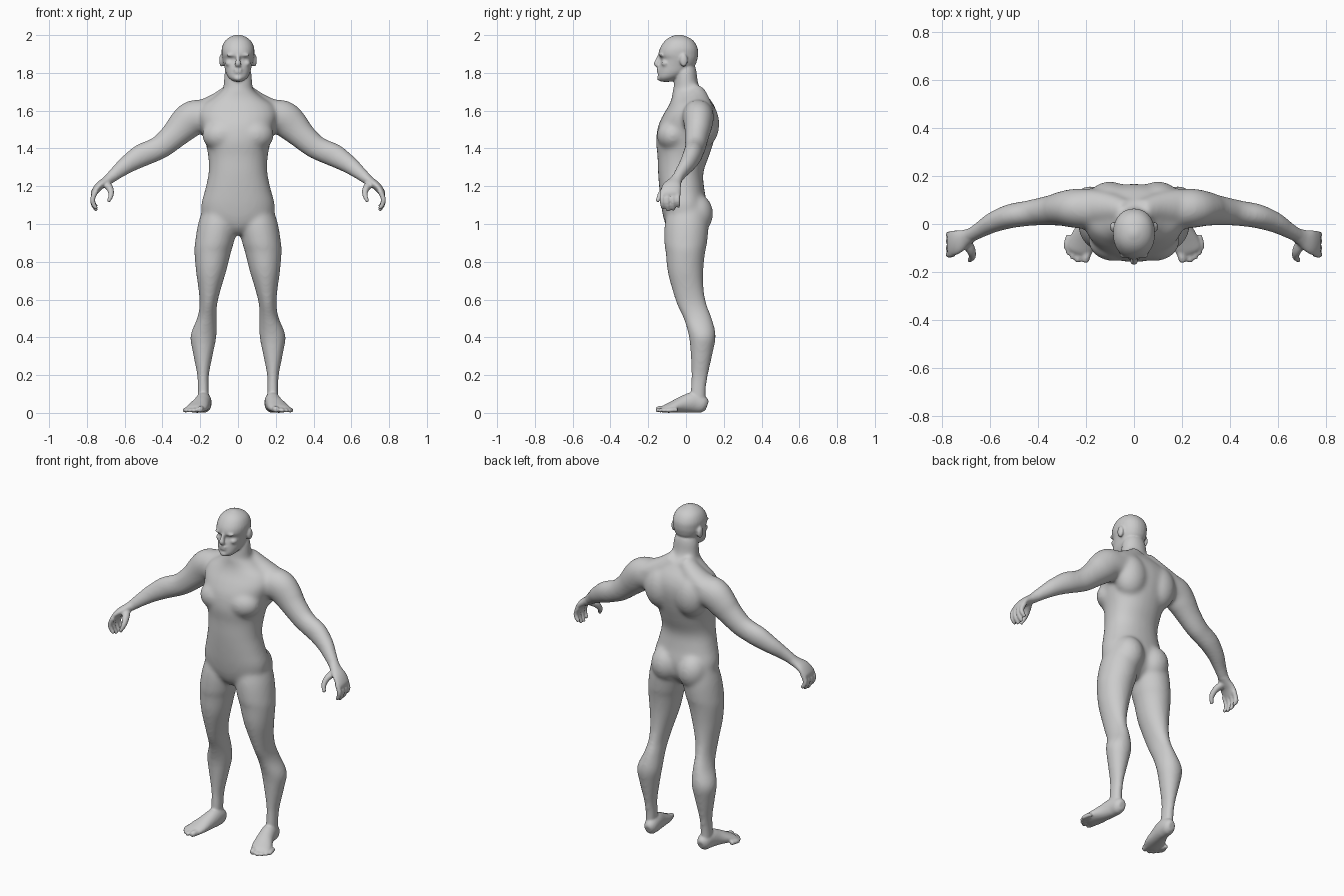
import bpy, bmesh, math
from mathutils import Vector, Matrix

SEG = 28


def spline(rows, steps=5):
    """Catmull-Rom interpolation through rows of equal-length tuples."""
    out = []
    for i in range(len(rows) - 1):
        p = [rows[max(i - 1, 0)], rows[i], rows[i + 1], rows[min(i + 2, len(rows) - 1)]]
        for k in range(steps):
            t = k / steps
            out.append([0.5 * (2 * b + (c - a) * t + (2 * a - 5 * b + 4 * c - d) * t * t
                               + (3 * b - a - 3 * c + d) * t ** 3) for a, b, c, d in zip(*p)])
    return out + [list(rows[-1])]


def skin(bm, rings, sx=1, power=2.0):
    """Loft a closed skin over rings of (centre, axis u, axis v)."""
    loops = []
    for c, u, v in rings:
        loop = []
        for i in range(SEG):
            a = 2 * math.pi * i / SEG
            f = [math.copysign(abs(w) ** (2 / power), w) for w in (math.cos(a), math.sin(a))]
            q = c + u * f[0] + v * f[1]
            loop.append(bm.verts.new((q.x * sx, q.y, q.z)))
        loops.append(loop)
    for a, b in zip(loops, loops[1:]):
        for i in range(SEG):
            j = (i + 1) % SEG
            bm.faces.new((a[i], a[j], b[j], b[i]))
    bm.faces.new(loops[0])
    bm.faces.new(loops[-1])


def slices(bm, rows, sx=1, power=2.0):
    """Horizontal sections: z, x min, x max, y front, y back."""
    skin(bm, [(Vector(((a + b) / 2, (f + k) / 2, z)), Vector(((b - a) / 2, 0, 0)),
               Vector((0, (k - f) / 2, 0))) for z, a, b, f, k in spline(rows)], sx, power)


def tube(bm, rows, across, sx=1):
    """Path sections: x, y, z, thickness radius, radius along 'across'."""
    pts = spline(rows)
    rings = []
    for i, r in enumerate(pts):
        t = (Vector(pts[min(i + 1, len(pts) - 1)][:3]) - Vector(pts[max(i - 1, 0)][:3])).normalized()
        v = Vector(across)
        v = (v - t * v.dot(t)).normalized()
        rings.append((Vector(r[:3]), t.cross(v) * r[3], v * r[4]))
    skin(bm, rings, sx)


def ball(bm, c, r, sx=1):
    m = Matrix.Translation((c[0] * sx, c[1], c[2])) @ Matrix.Diagonal((*r, 1))
    bmesh.ops.create_uvsphere(bm, u_segments=24, v_segments=16, radius=1, matrix=m)


def fuse(bm, name, voxel, rounds):
    """Turn overlapping parts into one smooth skin."""
    bmesh.ops.recalc_face_normals(bm, faces=bm.faces)
    me = bpy.data.meshes.new(name)
    bm.to_mesh(me)
    bm.free()
    ob = bpy.data.objects.new(name, me)
    bpy.context.collection.objects.link(ob)
    r = ob.modifiers.new("fuse", 'REMESH')
    r.mode = 'VOXEL'
    r.voxel_size = voxel
    r.use_smooth_shade = True
    s = ob.modifiers.new("soften", 'SMOOTH')
    s.factor = 0.5
    s.iterations = rounds
    return ob


core = bmesh.new()
# torso
torso = [(.945, .03, -.07, .04), (.98, .10, -.10, .08), (1.03, .18, -.119, .105),
         (1.10, .195, -.132, .112), (1.18, .175, -.141, .098), (1.27, .156, -.148, .092),
         (1.36, .158, -.151, .122), (1.44, .175, -.159, .148), (1.52, .197, -.147, .165),
         (1.58, .21, -.12, .165), (1.63, .19, -.09, .148), (1.67, .13, -.075, .12),
         (1.71, .08, -.07, .088)]
slices(core, [(z, -w, w, f, b) for z, w, f, b in torso], power=2.2)
# neck
slices(core, [(1.60, -.09, .09, -.07, .12), (1.68, -.082, .082, -.07, .10),
              (1.74, -.077, .077, -.064, .066), (1.80, -.072, .072, -.06, .058),
              (1.84, -.06, .06, -.06, .05)])
for s in (1, -1):
    # leg
    slices(core, [(1.10, .02, .18, -.09, .11), (1.0, .004, .212, -.113, .12),
                  (.90, .022, .228, -.115, .112), (.85, .037, .231, -.108, .102),
                  (.75, .062, .223, -.098, .092), (.65, .092, .209, -.073, .095),
                  (.57, .111, .204, -.047, .112), (.50, .113, .217, -.014, .138),
                  (.41, .113, .252, .014, .158), (.32, .130, .240, .023, .143),
                  (.20, .153, .217, .028, .118), (.12, .154, .214, .022, .107),
                  (.04, .153, .216, .02, .105)], s)
    # buttock, shoulder blade, chest
    ball(core, (.088, .055, 1.055), (.088, .089, .105), s)
    ball(core, (.10, .085, 1.53), (.10, .092, .13), s)
    ball(core, (.085, -.07, 1.47), (.105, .085, .085), s)
    # sloping neck muscle and arm
    tube(core, [(.03, .05, 1.70, .05, .05), (.10, .065, 1.645, .055, .065),
                (.18, .07, 1.60, .06, .075), (.24, .07, 1.57, .06, .07)], (0, 1, 0), s)
    tube(core, [(.15, .06, 1.57, .085, .085), (.235, .065, 1.563, .093, .083),
                (.29, .064, 1.518, .087, .074), (.335, .058, 1.472, .074, .065),
                (.40, .05, 1.415, .065, .057), (.45, .043, 1.388, .062, .053),
                (.512, .033, 1.362, .062, .051), (.583, .008, 1.318, .05, .044),
                (.635, -.022, 1.278, .04, .035), (.68, -.047, 1.24, .031, .031),
                (.70, -.057, 1.222, .027, .033)], (0, 1, 0), s)
core_ob = fuse(core, "body_core", .01, 14)

full = bmesh.new()
full.from_object(core_ob, bpy.context.evaluated_depsgraph_get())
bpy.data.objects.remove(core_ob)

# head
head = [(1.753, .022, -.132, -.08), (1.772, .048, -.147, -.04), (1.80, .064, -.147, .01),
        (1.84, .074, -.141, .048), (1.872, .082, -.133, .06), (1.897, .086, -.145, .064),
        (1.93, .086, -.138, .062), (1.965, .072, -.116, .044), (1.988, .046, -.088, .014),
        (2.002, .012, -.05, -.028)]
slices(full, [(z, -w, w, f, b) for z, w, f, b in head], power=2.15)
# nose and lips
tube(full, [(0, -.136, 1.90, .01, .01), (0, -.148, 1.868, .014, .011),
            (0, -.156, 1.847, .014, .017), (0, -.142, 1.836, .008, .015)], (1, 0, 0))
ball(full, (0, -.143, 1.817), (.026, .012, .007))
ball(full, (0, -.143, 1.803), (.023, .012, .007))
ball(full, (0, -.138, 1.772), (.024, .016, .015))
for s in (1, -1):
    # brow, cheek and ear
    ball(full, (.034, -.128, 1.894), (.028, .016, .009), s)
    ball(full, (.045, -.105, 1.85), (.022, .026, .018), s)
    ball(full, (.087, -.012, 1.866), (.013, .021, .034), s)
    # palm
    tube(full, [(.675, -.045, 1.243, .029, .03), (.70, -.058, 1.225, .025, .036),
                (.735, -.074, 1.20, .022, .05), (.76, -.083, 1.168, .018, .053),
                (.766, -.084, 1.15, .012, .05)], (0, 1, 0), s)
    # fingers
    for y, drop in ((-.124, .01), (-.096, 0), (-.068, .003), (-.041, .02)):
        tube(full, [(.752, y, 1.175, .014, .014), (.769, y - .003, 1.135, .0135, .013),
                    (.765, y - .001, 1.10 + drop / 2, .0125, .012),
                    (.748, y + .002, 1.07 + drop, .009, .009)], (0, 1, 0), s)
    # thumb
    tube(full, [(.70, -.07, 1.215, .02, .024), (.678, -.108, 1.188, .018, .02),
                (.672, -.136, 1.155, .0145, .0145), (.686, -.152, 1.118, .009, .01)],
         (0, 1, .5), s)
    # foot
    tube(full, [(.178, .112, .038, .026, .02), (.178, .09, .045, .045, .036),
                (.182, .04, .055, .055, .042), (.194, -.015, .045, .045, .047),
                (.212, -.07, .031, .031, .056), (.228, -.108, .021, .021, .054),
                (.234, -.122, .016, .014, .045)], (1, .2, 0), s)
    # toes
    for x, y, r in ((.203, -.16, .0175), (.235, -.16, .0125), (.256, -.146, .012),
                    (.273, -.128, .012), (.284, -.105, .012)):
        tube(full, [(x - .014, y + .06, r + .004, r, r), (x - .003, y + .02, r + .002, r, r),
                    (x, y, r - .001, r * .7, r * .75)], (1, 0, 0), s)
body = fuse(full, "human_body", .006, 5)
